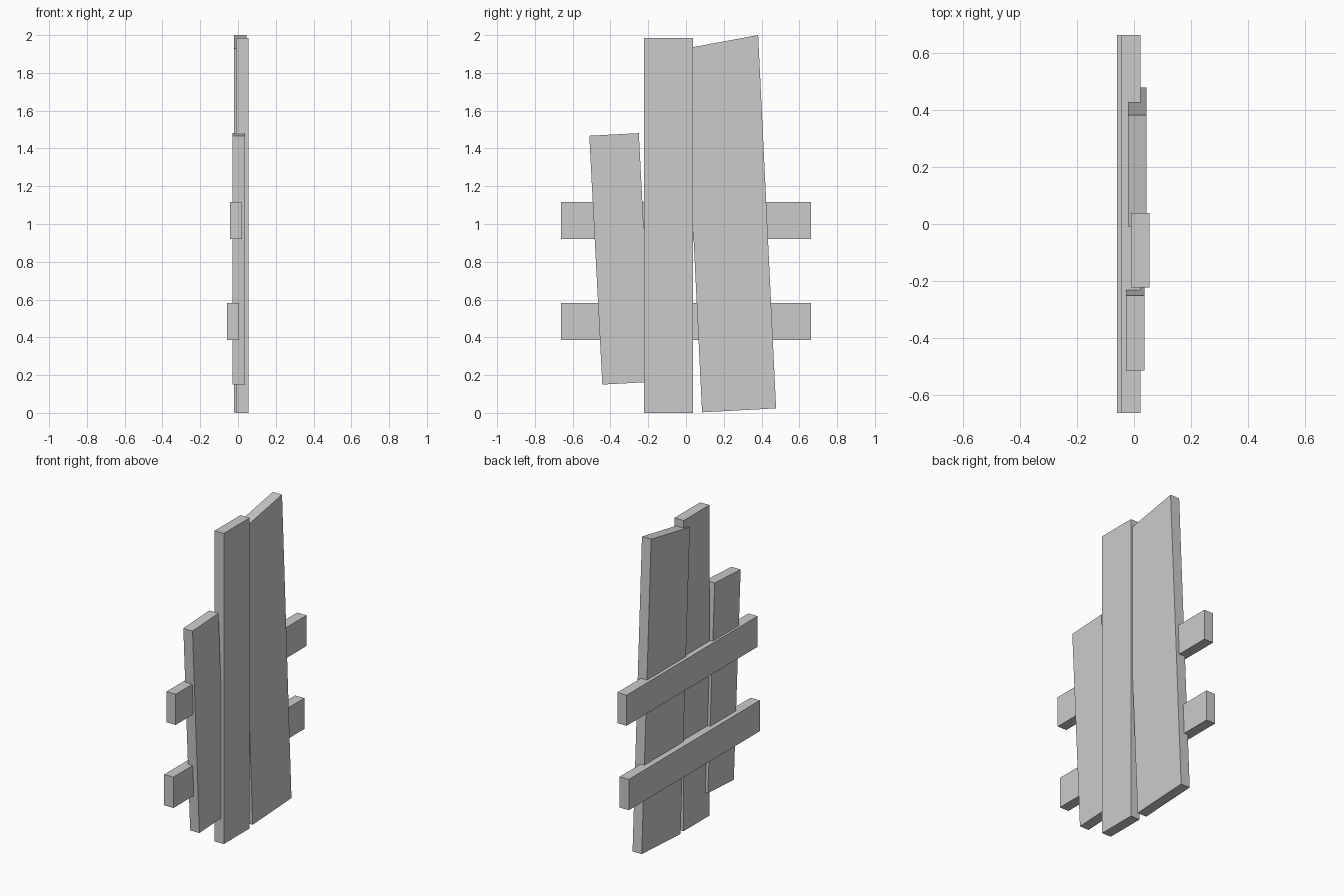
import bpy
import bmesh

cube = bpy.data.objects.get("Cube")
if cube:
    bpy.data.objects.remove(cube, do_unlink=True)

# Single plain grey for all boards
grey = bpy.data.materials.new("plain_grey")
grey.use_nodes = True
colour = (0.6, 0.6, 0.6, 1)
grey.diffuse_color = colour
grey.node_tree.nodes["Principled BSDF"].inputs["Base Color"].default_value = colour

THICKNESS = 0.065


def board(name, back_x, outline):
    """Extrude a (y, z) outline along +x from back_x."""
    bm = bmesh.new()
    face = bm.faces.new([bm.verts.new((back_x, y, z)) for y, z in outline])
    out = bmesh.ops.extrude_face_region(bm, geom=[face])
    verts = [v for v in out["geom"] if isinstance(v, bmesh.types.BMVert)]
    bmesh.ops.translate(bm, verts=verts, vec=(THICKNESS, 0, 0))
    bmesh.ops.recalc_face_normals(bm, faces=bm.faces)
    mesh = bpy.data.meshes.new(name)
    bm.to_mesh(mesh)
    bm.free()
    mesh.materials.append(grey)
    obj = bpy.data.objects.new(name, mesh)
    bpy.context.collection.objects.link(obj)
    return obj


def rectangle(y0, y1, z0, z1):
    return [(y0, z0), (y1, z0), (y1, z1), (y0, z1)]


# Upright planks: short leaning, straight middle, tall slanted
board("short_plank", -0.028, [(-0.443, 0.15), (-0.181, 0.164), (-0.25, 1.481), (-0.512, 1.467)])
board("middle_plank", -0.01, rectangle(-0.222, 0.038, 0, 1.985))
board("tall_plank", -0.021, [(0.085, 0.003), (0.477, 0.024), (0.382, 2.0), (-0.009, 1.928)])

# Cross rails behind the planks
board("upper_rail", -0.043, rectangle(-0.661, 0.661, 0.92, 1.116))
board("lower_rail", -0.059, rectangle(-0.661, 0.661, 0.385, 0.582))
